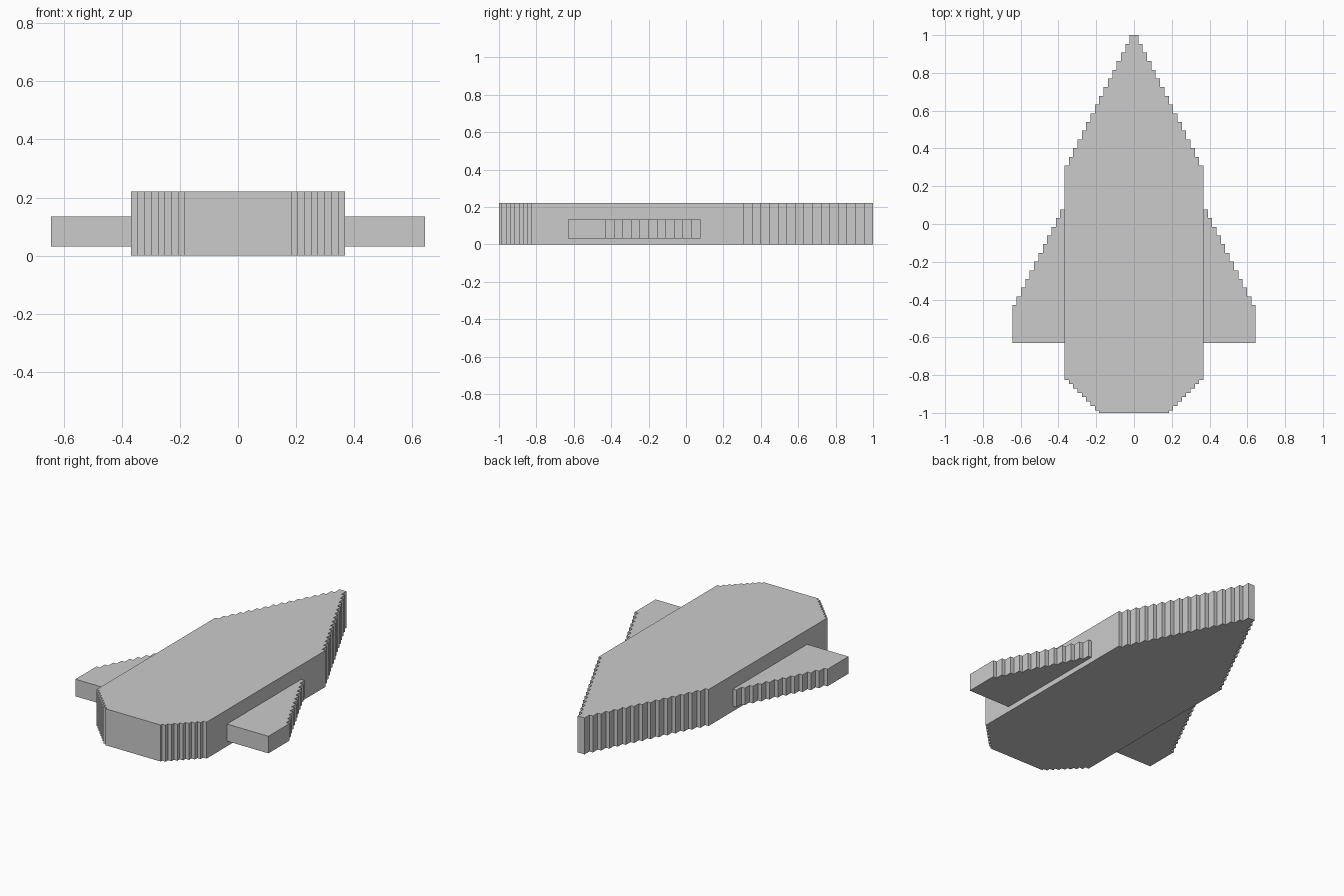
import bpy, bmesh

if "Cube" in bpy.data.objects:
    bpy.data.objects.remove(bpy.data.objects["Cube"])

U = 0.023  # width of one outline step


def add_slab(name, outline, z0, z1):
    """Extrude a flat xy outline from z0 up to z1."""
    bm = bmesh.new()
    face = bm.faces.new([bm.verts.new((x, y, z0)) for x, y in outline])
    new = bmesh.ops.extrude_face_region(bm, geom=[face])["geom"]
    top = [v for v in new if isinstance(v, bmesh.types.BMVert)]
    bmesh.ops.translate(bm, vec=(0, 0, z1 - z0), verts=top)
    bmesh.ops.recalc_face_normals(bm, faces=bm.faces)
    mesh = bpy.data.meshes.new(name)
    bm.to_mesh(mesh)
    bm.free()
    obj = bpy.data.objects.new(name, mesh)
    bpy.context.collection.objects.link(obj)
    return obj


def stairs(first, last, y_start, y_step):
    """Stepped edge: each step is one unit wider, y_step further along y."""
    pts, y = [(first * U, y_start)], y_start
    for k in range(first, last):
        y += y_step
        pts += [(k * U, y), ((k + 1) * U, y)]
    return pts


# Hull: stepped pointed nose, straight sides, stepped tail corners
nose = stairs(1, 16, 1.0, -2 * U)
tail = stairs(8, 16, -1.0 - 0.4 * U, U)
tail[0] = (8 * U, -1.0)
right_side = nose + tail[::-1]
left_side = [(-x, y) for x, y in reversed(right_side)]
add_slab("hull", right_side + left_side, 0.0, 0.22)

# Wings: stepped leading edge, square tip and trailing edge
inner = 16 * U
wing = [(inner, 0.077)] + stairs(17, 28, 0.077, -2 * U)
wing += [(28 * U, -0.63), (inner, -0.63)]
for side, name in ((1, "right_wing"), (-1, "left_wing")):
    add_slab(name, [(side * x, y) for x, y in wing], 0.031, 0.134)
